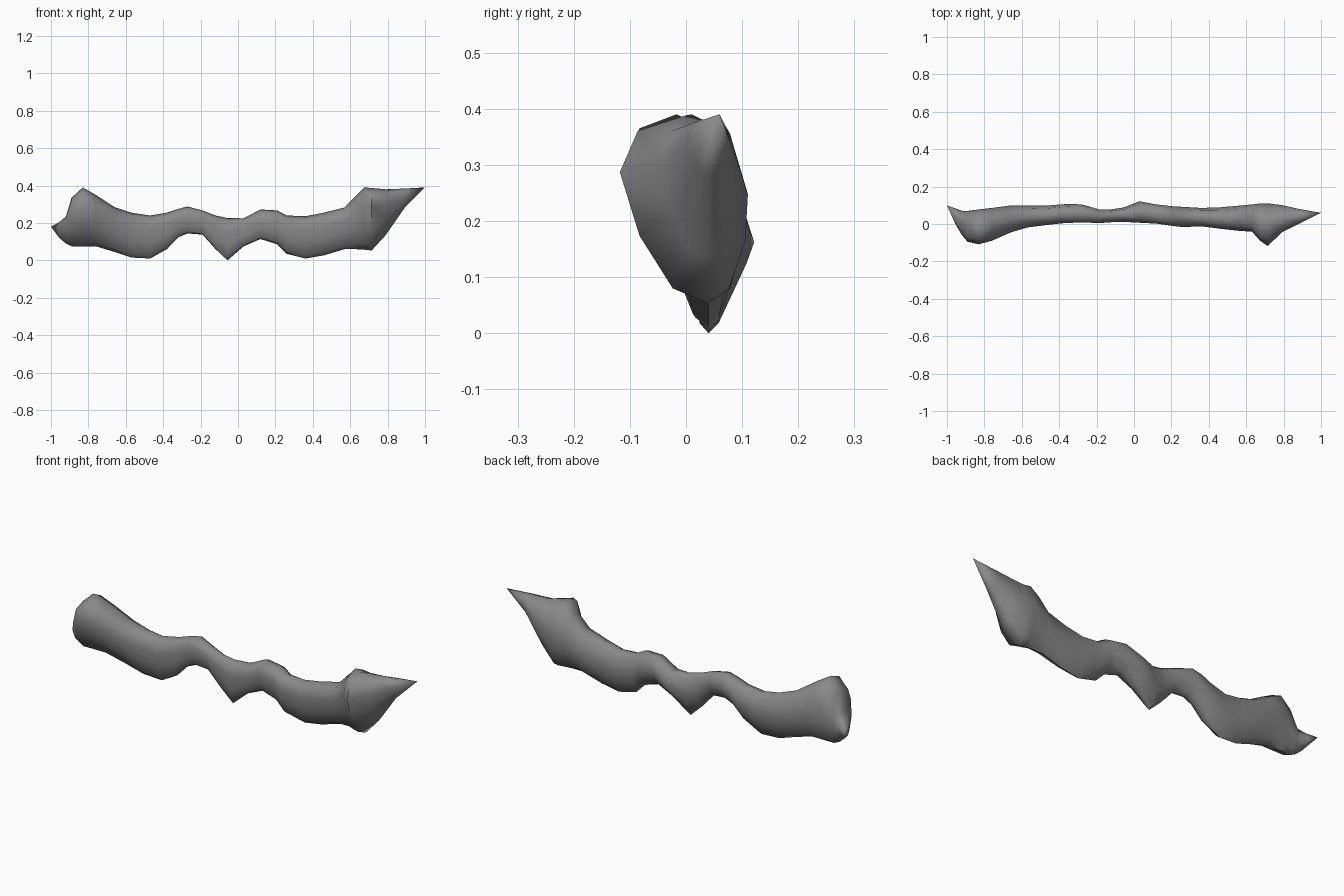
import bpy, bmesh

# Stations along the body: x, bottom z, top z, front y, back y
STATIONS = [
    (-0.955, 0.12, 0.205, 0.0, 0.085),
    (-0.92, 0.09, 0.235, -0.06, 0.07),
    (-0.89, 0.075, 0.335, -0.096, 0.066),
    (-0.83, 0.075, 0.39, -0.109, 0.075),
    (-0.76, 0.075, 0.35, -0.09, 0.085),
    (-0.66, 0.045, 0.285, -0.045, 0.10),
    (-0.57, 0.015, 0.255, -0.018, 0.10),
    (-0.47, 0.01, 0.24, -0.005, 0.10),
    (-0.38, 0.06, 0.255, 0.005, 0.108),
    (-0.32, 0.123, 0.275, 0.008, 0.11),
    (-0.27, 0.144, 0.288, 0.01, 0.105),
    (-0.19, 0.138, 0.267, 0.005, 0.08),
    (-0.12, 0.06, 0.24, 0.010, 0.08),
    (-0.056, 0.0, 0.226, 0.012, 0.09),
    (0.03, 0.075, 0.225, 0.008, 0.125),
    (0.12, 0.114, 0.272, 0.003, 0.107),
    (0.21, 0.086, 0.267, -0.01, 0.096),
    (0.26, 0.035, 0.24, -0.016, 0.093),
    (0.36, 0.01, 0.236, -0.012, 0.087),
    (0.46, 0.027, 0.255, -0.025, 0.09),
    (0.57, 0.06, 0.283, -0.037, 0.10),
    (0.63, 0.06, 0.345, -0.04, 0.106),
    (0.675, 0.057, 0.39, -0.09, 0.11),
    (0.715, 0.053, 0.387, -0.118, 0.11),
    (0.79, 0.135, 0.38, -0.045, 0.102),
    (0.89, 0.28, 0.384, 0.005, 0.08),
]
# Cross-section: s runs front (-1) to back (1), t runs bottom (0) to top (1)
SECTION = [(0.0, 1), (-0.72, 0.92), (-1, 0.7), (-0.7, 0.36), (-0.2, 0.08),
           (0.35, 0), (0.68, 0.08), (0.95, 0.33), (1, 0.58), (0.68, 0.9)]
KEEL_Y = 0.04      # the underside runs straight along this line
LEFT_TIP = (-1.0, 0.10, 0.18)
RIGHT_TIP = (1.0, 0.06, 0.39)

bm = bmesh.new()
rings = []
for x, zb, zt, yf, yb in STATIONS:
    mid, half = (yf + yb) / 2, (yb - yf) / 2
    lean = KEEL_Y - (mid + 0.35 * half)
    rings.append([bm.verts.new((x, mid + s * half + lean * (1 - t) ** 3,
                                zb + t * (zt - zb))) for s, t in SECTION])

# Skin between neighbouring sections
n = len(SECTION)
for a, b in zip(rings, rings[1:]):
    for i in range(n):
        j = (i + 1) % n
        bm.faces.new((a[i], a[j], b[j], b[i]))

# Pointed ends
for ring, tip in ((rings[0], LEFT_TIP), (rings[-1], RIGHT_TIP)):
    v = bm.verts.new(tip)
    for i in range(n):
        bm.faces.new((ring[i], ring[(i + 1) % n], v))

bmesh.ops.recalc_face_normals(bm, faces=bm.faces)
mesh = bpy.data.meshes.new("curved_body")
bm.to_mesh(mesh)
bm.free()
body = bpy.data.objects.new("curved_body", mesh)
bpy.context.collection.objects.link(body)

# Dark grey surface
grey = bpy.data.materials.new("dark_grey")
grey.diffuse_color = (0.25, 0.25, 0.25, 1)
mesh.materials.append(grey)

# Soft shading with the hard creases kept
bpy.context.view_layer.objects.active = body
body.select_set(True)
bpy.ops.object.shade_smooth_by_angle(angle=1.1)
